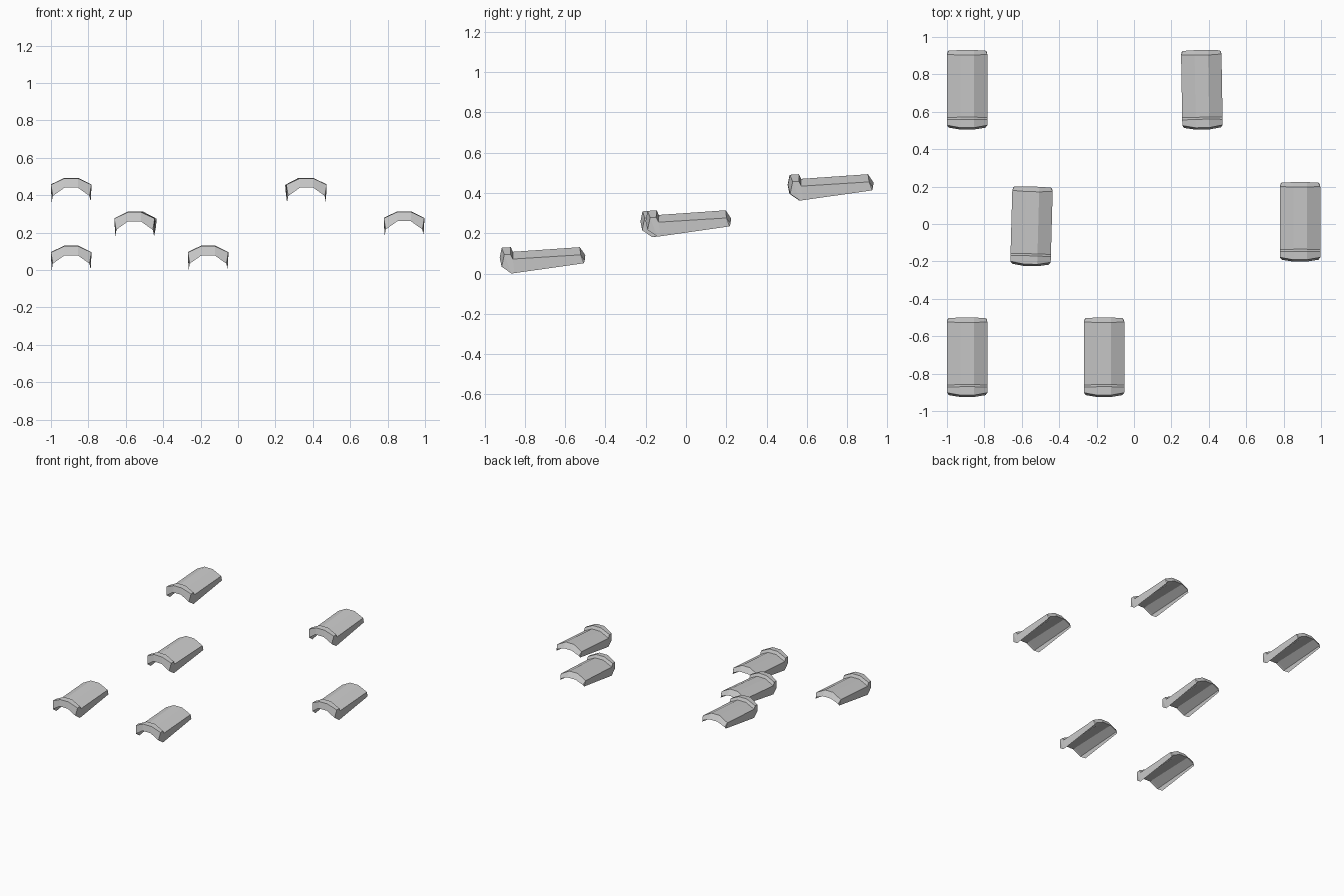
import bpy, bmesh
from math import radians

if "Cube" in bpy.data.objects:
    bpy.data.objects.remove(bpy.data.objects["Cube"])

# Half-section rows: outer foot, shoulder, crown, inner crown, inner foot -> (half width, y, z)
HALF = (0.104, 0.108, 0.036, 0.036, 0.098)
FRONT = [(-0.156, 0.004), (-0.192, 0.098), (-0.205, 0.132), (-0.215, 0.082), (-0.205, 0.038)]
REAR = [(0.202, 0.055), (0.187, 0.097), (0.183, 0.135), (0.210, 0.095), (0.207, 0.068)]


def between(t, shoulder, crown):
    """Section part way along the tile, with its own shoulder and crown."""
    row = [tuple(a + (b - a) * t for a, b in zip(p, q)) for p, q in zip(FRONT, REAR)]
    row[1], row[2] = shoulder, crown
    return row


SECTIONS = [
    FRONT,
    between(0.02, (-0.162, 0.100), (-0.160, 0.135)),   # back of raised lip
    between(0.04, (-0.150, 0.076), (-0.149, 0.112)),   # foot of lip step
    REAR,
]


def tile_mesh():
    bm = bmesh.new()
    rings = []
    for row in SECTIONS:
        pts = [(w, y, z) for w, (y, z) in zip(HALF, row)]
        left = [bm.verts.new((-w, y, z)) for w, y, z in pts]
        right = [bm.verts.new((w, y, z)) for w, y, z in pts]
        rings.append(left[:3] + right[2::-1] + right[:2:-1] + left[3:])
    # long faces
    for a, b in zip(rings, rings[1:]):
        for i in range(10):
            j = (i + 1) % 10
            bm.faces.new((a[i], a[j], b[j], b[i]))
    # arched end faces
    for r in (rings[0], rings[-1]):
        for ids in ((0, 1, 9), (1, 2, 8, 9), (2, 3, 7, 8), (3, 4, 6, 7), (4, 5, 6)):
            bm.faces.new([r[i] for i in ids])
    bmesh.ops.recalc_face_normals(bm, faces=bm.faces)
    me = bpy.data.meshes.new("roof_tile")
    bm.to_mesh(me)
    bm.free()
    return me


# Three stepped rows of tiles: x, y, z, turn in degrees
mesh = tile_mesh()
PLACES = [
    (-0.892, -0.71, -0.004, 0), (-0.16, -0.71, -0.004, 0),
    (-0.548, -0.01, 0.177, -1.6), (0.888, 0.014, 0.179, 0),
    (-0.892, 0.72, 0.358, 0), (0.363, 0.72, 0.358, 1),
]
for n, (x, y, z, turn) in enumerate(PLACES, 1):
    ob = bpy.data.objects.new(f"roof_tile_{n}", mesh)
    ob.location = (x, y, z)
    ob.rotation_euler.z = radians(turn)
    bpy.context.collection.objects.link(ob)
